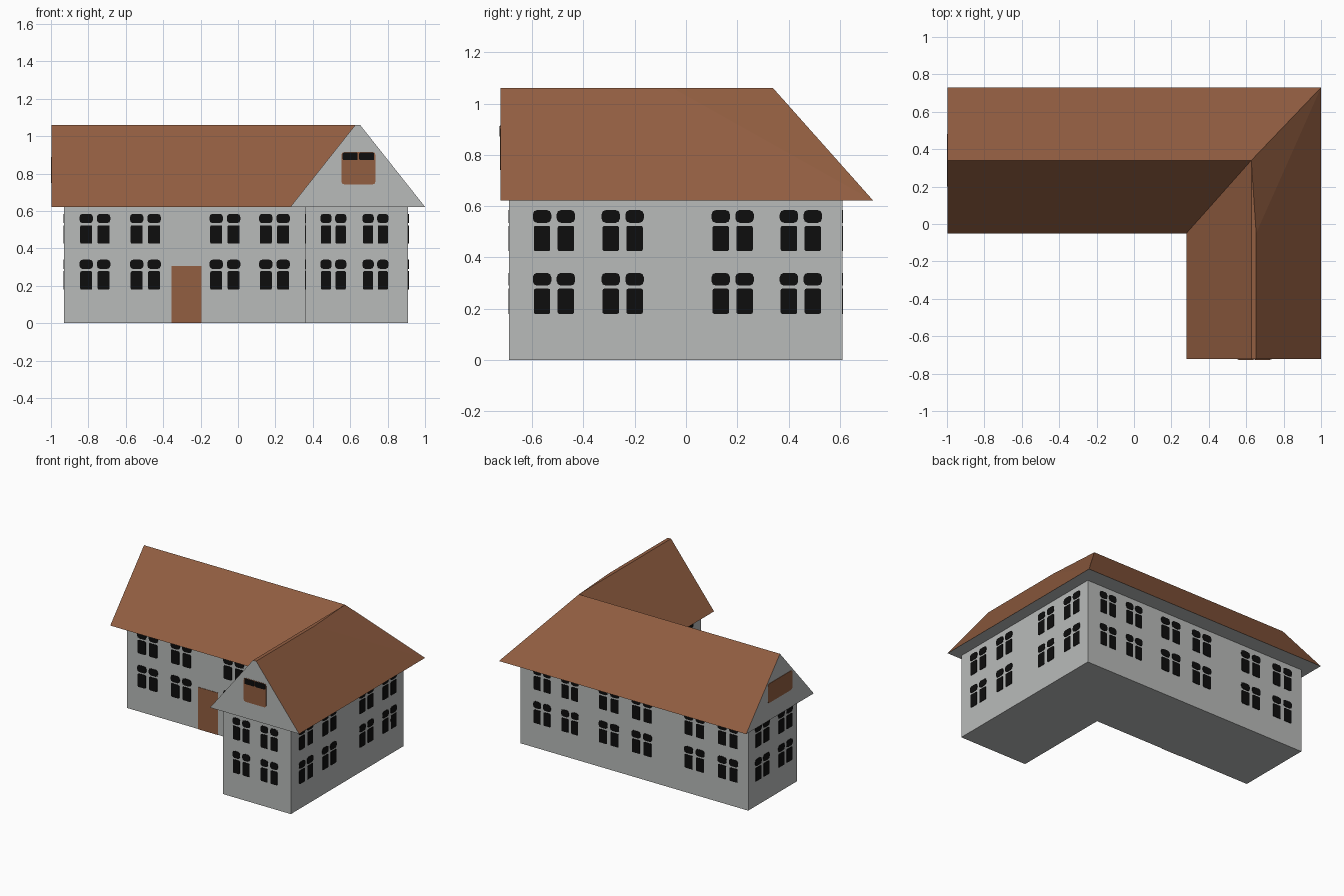
import bpy, bmesh, math
from mathutils import Vector

if "Cube" in bpy.data.objects:
    bpy.data.objects.remove(bpy.data.objects["Cube"])


def material(name, rgb):
    m = bpy.data.materials.new(name)
    m.diffuse_color = (*rgb, 1)
    m.use_nodes = True
    m.node_tree.nodes["Principled BSDF"].inputs["Base Color"].default_value = m.diffuse_color
    return m


GREY = material("pale grey plaster", (0.485, 0.497, 0.491))
BROWN = material("brown tile", (0.288, 0.112, 0.053))
BLACK = material("black glass", (0.004, 0.004, 0.004))


def finish(name, bm, *mats):
    bmesh.ops.recalc_face_normals(bm, faces=bm.faces)
    me = bpy.data.meshes.new(name)
    bm.to_mesh(me)
    bm.free()
    for m in mats:
        me.materials.append(m)
    ob = bpy.data.objects.new(name, me)
    bpy.context.collection.objects.link(ob)
    return ob


def box(name, lo, hi, mat):
    bm = bmesh.new()
    bmesh.ops.create_cube(bm, size=1)
    for v in bm.verts:
        v.co = [lo[i] + (v.co[i] + 0.5) * (hi[i] - lo[i]) for i in range(3)]
    return finish(name, bm, mat)


def plate(bm, axis, at, side, u0, u1, z0, z1, r=0.012, out=0.003):
    """Thin rounded plate on the wall plane axis = at, facing side (+1 / -1)."""
    pts = []
    for cu, cz, a0 in ((u1 - r, z1 - r, 0), (u0 + r, z1 - r, 90),
                       (u0 + r, z0 + r, 180), (u1 - r, z0 + r, 270)):
        for a in (0, 45, 90):
            t = math.radians(a0 + a)
            pts.append((cu + r * math.cos(t), cz + r * math.sin(t)))
    rings = []
    for d in (-0.002, out):
        w = at + side * d
        rings.append([bm.verts.new((w, u, z) if axis == "x" else (u, w, z)) for u, z in pts])
    n = len(pts)
    bm.faces.new(rings[0])
    bm.faces.new(rings[1])
    for i in range(n):
        j = (i + 1) % n
        bm.faces.new((rings[0][i], rings[0][j], rings[1][j], rings[1][i]))


def windows(name, axis, at, side, centres, width=0.165):
    """Two storeys of double windows with rounded top lights."""
    bm = bmesh.new()
    k = width / 0.165
    for c in centres:
        for z in (0.18, 0.425):
            for s in (-1, 1):
                m = c + s * 0.0465 * k
                plate(bm, axis, at, side, m - 0.032 * k, m + 0.032 * k, z, z + 0.098, 0.006)
                plate(bm, axis, at, side, m - 0.036 * k, m + 0.036 * k, z + 0.11, z + 0.16, 0.017)
    finish(name, bm, BLACK)


# Walls of the two wings
box("main_wing_walls", (-0.93, 0.05, 0), (0.36, 0.61, 0.63), GREY)
box("side_wing_walls", (0.36, -0.69, 0), (0.91, 0.61, 0.63), GREY)

# L-shaped roof: brown slopes, grey gables and underside
E, T, F = 0.622, 1.06, -0.723
bm = bmesh.new()
v = {k: bm.verts.new(p) for k, p in dict(
    a=(-0.997, -0.05, E), b=(0.28, -0.05, E), c=(0.28, F, E), d=(1, F, E),
    e=(1, 0.73, E), f=(-0.997, 0.73, E), p=(-0.997, 0.34, T), q=(0.627, 0.34, T),
    r=(0.627, F, T), s=(0.653, F, T), t=(0.653, -0.05, T)).items()}
for face in ("abqp", "feqp", "bcrq", "edt", "dst", "etq", "qtsr", "cdsr", "afp", "abcdef"):
    bm.faces.new([v[k] for k in face])
bmesh.ops.recalc_face_normals(bm, faces=bm.faces)
for f in bm.faces:
    f.normal_update()
    f.material_index = 1 if f.normal.z > 0.1 else 0
finish("roof", bm, GREY, BROWN)

# Windows on every wall
main_x = (-0.765, -0.495, -0.07, 0.195)
wing_x = (0.51, 0.735)
front_y, back_y = (-0.515, -0.247), (0.182, 0.448)
windows("main_front_windows", "y", 0.05, -1, main_x)
windows("side_wing_front_windows", "y", -0.69, -1, wing_x, 0.14)
windows("back_windows", "y", 0.61, 1, main_x)
windows("side_wing_back_windows", "y", 0.61, 1, wing_x, 0.14)
windows("right_windows", "x", 0.91, 1, front_y + back_y)
windows("courtyard_windows", "x", 0.36, -1, front_y)
windows("left_windows", "x", -0.93, -1, back_y)

# Door and gable shutters
bm = bmesh.new()
plate(bm, "y", 0.05, -1, -0.355, -0.195, 0.0, 0.307, 0.004)
finish("door", bm, BROWN)
bm = bmesh.new()
plate(bm, "y", F, -1, 0.553, 0.735, 0.742, 0.915, 0.015, 0.002)
finish("front_gable_shutter", bm, BROWN)
bm = bmesh.new()
for u in (0.56, 0.648):
    plate(bm, "y", F, -1, u, u + 0.08, 0.872, 0.912, 0.006, 0.004)
finish("front_gable_light", bm, BLACK)
bm = bmesh.new()
plate(bm, "x", -0.997, -1, 0.20, 0.48, 0.75, 0.89, 0.015)
finish("left_gable_shutter", bm, BROWN)
